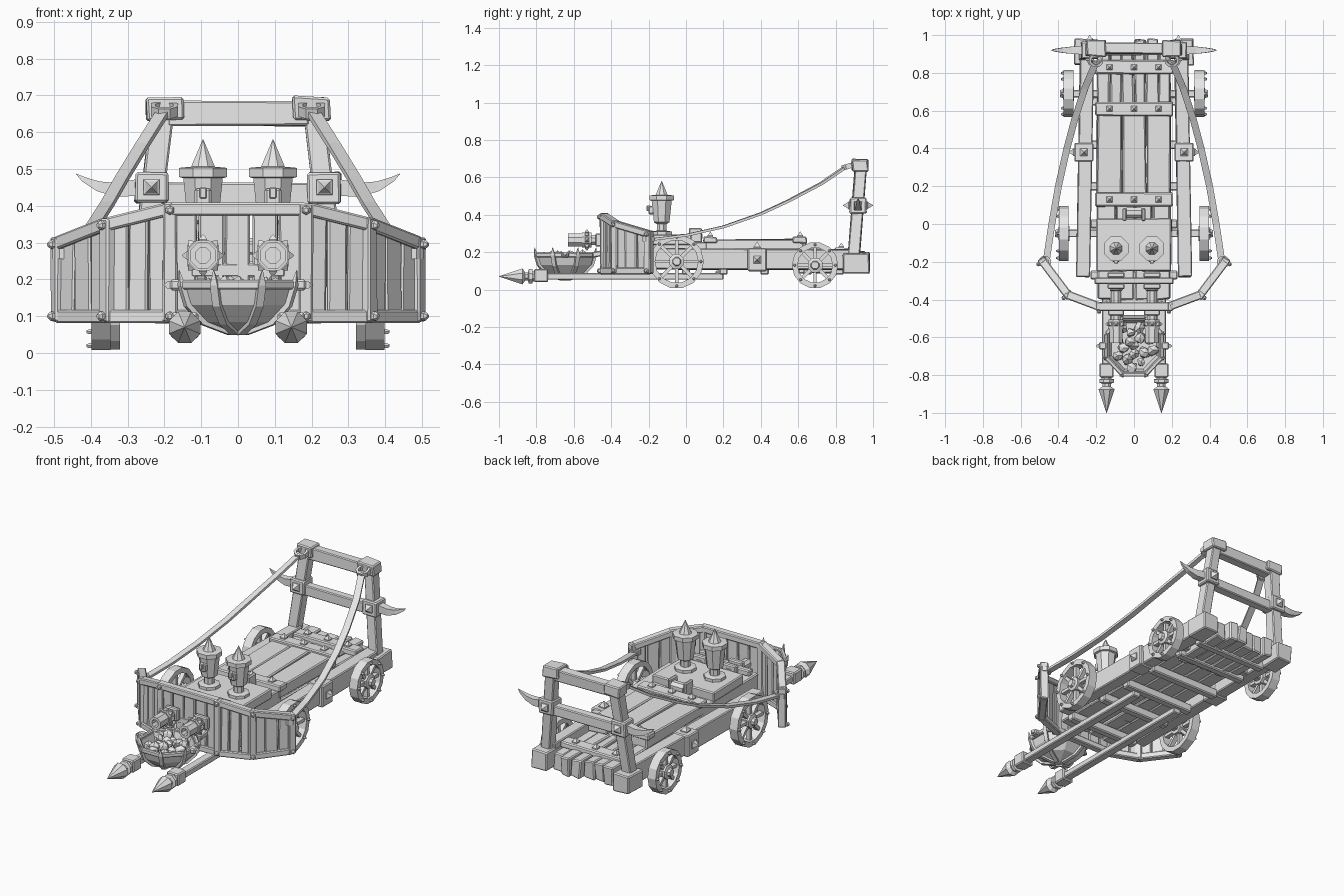
import bpy, bmesh, math, random
from mathutils import Vector as V

random.seed(4)
old = bpy.data.objects.get("Cube")
if old:
    bpy.data.objects.remove(old, do_unlink=True)

grey = bpy.data.materials.new("plain grey")
grey.use_nodes = True
grey.diffuse_color = (0.8, 0.8, 0.8, 1)
grey.node_tree.nodes["Principled BSDF"].inputs["Base Color"].default_value = (0.8, 0.8, 0.8, 1)
UP = V((0, 0, 1))
SIDES = (("left", 1), ("right", -1))


def finish(name, bm, bevel=0):
    bmesh.ops.recalc_face_normals(bm, faces=bm.faces)
    mesh = bpy.data.meshes.new(name)
    bm.to_mesh(mesh)
    bm.free()
    mesh.materials.append(grey)
    ob = bpy.data.objects.new(name, mesh)
    bpy.context.collection.objects.link(ob)
    if bevel:
        mod = ob.modifiers.new("worn edges", "BEVEL")
        mod.width, mod.segments = bevel, 1
    return ob


def loft(name, rings, bevel=0, closed=False):
    """Skin a row of equal rings of points; cap the ends unless closed."""
    bm = bmesh.new()
    rows = [[bm.verts.new(p) for p in ring] for ring in rings]
    n = len(rows[0])
    pairs = list(zip(rows, rows[1:])) + ([(rows[-1], rows[0])] if closed else [])
    for a, b in pairs:
        for i in range(n):
            bm.faces.new((a[i], a[(i + 1) % n], b[(i + 1) % n], b[i]))
    if not closed:
        bm.faces.new(rows[0])
        bm.faces.new(rows[-1])
    return finish(name, bm, bevel)


def sweep(name, pts, w, h, scales=None, side=None, bevel=0.005, rough=0.0):
    """Rectangular bar along a path: w across, h upward."""
    pts = [V(p) for p in pts]
    rings = []
    for i, p in enumerate(pts):
        d = (pts[min(i + 1, len(pts) - 1)] - pts[max(i - 1, 0)]).normalized()
        s = V(side) if side else (d.cross(UP) if abs(d.z) < 0.9 else V((1, 0, 0)))
        s = (s - d * s.dot(d)).normalized()
        u = s.cross(d)
        k = scales[i] if scales else 1
        wob = lambda: V([random.uniform(-rough, rough) for _ in range(3)])
        rings.append([p + s * (a * w * k / 2) + u * (b * h * k / 2) + wob()
                      for a, b in ((-1, -1), (1, -1), (1, 1), (-1, 1))])
    return loft(name, rings, bevel)


def block(name, c, size, bevel=0.006, rough=0.0):
    c, half = V(c), V((0, size[1] / 2, 0))
    return sweep(name, (c - half, c + half), size[0], size[2], bevel=bevel, rough=rough)


def lathe(name, profile, loc, axis=UP, n=8, closed=False):
    """Turn (radius, height) pairs around an axis with n flat sides."""
    q = UP.rotation_difference(V(axis).normalized())
    rings = [[V(loc) + q @ V((r * math.cos(t), r * math.sin(t), z))
              for t in (math.tau * (i + 0.5) / n for i in range(n))] for r, z in profile]
    return loft(name, rings, closed=closed)


def stud(name, loc, axis, r=0.022):
    lathe(name, ((r, -0.004), (r, 0.006), (r * 0.75, 0.01), (0.0015, r * 1.2)), loc, axis, 4)


def bolt(name, loc, axis, r=0.013):
    lathe(name, ((r, -0.01), (r, 0.006), (r * 0.5, 0.014)), loc, axis, 6)


def ring(name, loc, axis, r, tube, half, n=8):
    lathe(name, ((r, -half), (r, half), (r - tube, half), (r - tube, -half)), loc, axis, n, True)


# Chassis: side rails, rear corner blocks, prongs with spear heads
for side, s in SIDES:
    sweep(side + "_rail", ((s * .27, -.28, .165), (s * .25, .9, .16)), .07, .11, rough=.004)
    block(side + "_rail_clamp", (s * .265, .38, .16), (.1, .1, .125))
    stud(side + "_clamp_side_stud", (s * .315, .38, .16), (s, 0, 0), .028)
    stud(side + "_clamp_top_stud", (s * .265, .38, .2225), UP, .028)
    block(side + "_corner_block", (s * .265, .91, .14), (.1, .14, .105), rough=.004)
    sweep(side + "_prong", ((s * .145, -.79, .07), (s * .145, .2, .07)), .05, .035)
    block(side + "_prong_block", (s * .145, -.775, .075), (.075, .075, .07))
    lathe(side + "_spear_head", ((.028, 0), (.028, .03), (.042, .032), (.042, .05), (.024, .055),
          (.024, .07), (.046, .085), (.001, .21)), (s * .145, -.79, .07), (0, -1, 0))
    for y in (-.42, .17):
        bolt(side + "_prong_bolt", (s * .145, y, .088), UP)

# Deck planks in three stretches
for count, y0, y1, z0, z1 in ((4, -.4, .14, .13, .245), (3, .1, .62, .2, .265), (6, .6, .96, .095, .2)):
    w = .39 / count
    for i in range(count):
        lift, end = random.uniform(-.008, .008), random.uniform(-.02, .02)
        block("deck_plank", (-.195 + w * (i + .5), (y0 + y1) / 2 + end / 2, (z0 + z1) / 2 + lift),
              (w - .005, y1 - y0 + end, z1 - z0), rough=.006)
for i in range(4):
    block("under_plank", (-.145 + i * .097, .3, .16), (.094, .9, .06), rough=.004)
for y in (-.27, 0, .2, .42, .65, .82):
    block("under_beam", (0, y, .105), (.46, .045, .05))
for y, z in ((.83, .205), (.61, .265), (.13, .265)):
    block("deck_band", (0, y, z), (.41, .075, .035), rough=.003)
    for x in (-.13, 0, .13):
        stud("band_stud", (x, y, z + .018), UP)

# Wheels and axles
for label, y, z, x, r in (("front", -.05, .15, .372, .145), ("rear", .69, .13, .347, .124)):
    sweep(label + "_axle", ((-x, y, z), (x, y, z)), .04, .04)
    for side, s in SIDES:
        c, name = V((s * x, y, z)), f"{label}_{side}_wheel"
        ring(name + "_rim", c, (1, 0, 0), r, .03, .026, 14)
        lathe(name + "_hub", ((.042, -.03), (.042, .025), (.025, .03), (.02, .045)), c, (s, 0, 0))
        for i in range(8):
            t = math.tau * i / 8
            d = V((0, math.cos(t), math.sin(t)))
            sweep(name + "_spoke", (c + d * .03, c + d * (r - .02)), .026, .018, side=(1, 0, 0), bevel=0)
            bolt(name + "_bolt", c + d * (r - .015) + V((s * .026, 0, 0)), (s, 0, 0), .008)

# Rear frame with crossbars and horns
for side, s in SIDES:
    sweep(side + "_frame_post", ((s * .265, .895, .15), (s * .205, .935, .66)), .062, .062, rough=.003)
    block(side + "_post_cap", (s * .2, .93, .665), (.1, .085, .065), rough=.005)
    block(side + "_post_clamp", (s * .235, .92, .45), (.09, .09, .085), rough=.003)
    stud(side + "_post_front_stud", (s * .235, .875, .45), (0, -1, 0), .03)
    stud(side + "_post_back_stud", (s * .235, .965, .45), (0, 1, 0), .03)
    sweep(side + "_horn", [(s * a, .92, b) for a, b in
          ((.27, .45), (.33, .443), (.38, .453), (.42, .472), (.44, .487))],
          .045, .045, (1, .85, .6, .3, .03), bevel=0)
    ring(side + "_top_ring", (s * .2, .87, .66), (0, -.3, 1), .04, .014, .014)
    # Sagging strap to the shield
    sweep(side + "_strap", [(s * a, b, c) for a, b, c in ((.2, .86, .66), (.26, .72, .565),
          (.315, .55, .475), (.355, .4, .405), (.4, .2, .335), (.435, 0, .29), (.465, -.2, .265))],
          .036, .014, bevel=0)
    ring(side + "_shield_ring", (s * .472, -.2, .27), UP, .034, .012, .014)
sweep("top_crossbar", ((-.19, .93, .65), (.19, .93, .65)), .055, .065, rough=.004)
sweep("middle_crossbar", ((-.23, .92, .435), (.23, .92, .435)), .05, .06, rough=.004)

# Five-sided front shield
half = [(.185, -.437, .408), (.35, -.375, .367), (.482, -.2, .315)]
path = [V((-x, y, z)) for x, y, z in reversed(half)] + [V(p) for p in half]
for a, b in zip(path, path[1:]):
    run = V((b.x - a.x, b.y - a.y, 0))
    out = run.cross(UP).normalized()
    n = max(2, round(run.length / .07))
    for i in range(n):
        p = a.lerp(b, (i + .5) / n)
        foot = V((p.x, p.y, .09))
        sweep("shield_board", (foot, p - UP * .015), run.length / n - .004, .022, side=run, rough=.003)
    sweep("shield_top_rail", (a - UP * .017, b - UP * .017), .045, .036)
    sweep("shield_bottom_rail", (V((a.x, a.y, .099)), V((b.x, b.y, .099))), .042, .036)
for i, p in enumerate(path):
    out = V((0, -1, 0)) if i in (2, 3) else V((p.x, -.25, 0)).normalized()
    foot = V((p.x, p.y, .085))
    sweep("shield_post", (foot, p), .04, .045, side=out.cross(UP), rough=.002)
    for z in (.1, p.z - .02):
        bolt("shield_bolt", V((p.x, p.y, z)) + out * .024, out)

# Engine platform, chimneys and cannons
block("engine_platform", (0, -.11, .265), (.4, .28, .06), rough=.004)
block("cannon_cradle", (0, -.35, .225), (.26, .2, .04))
block("cannon_clamp_bar", (0, -.3, .285), (.42, .035, .035))
lathe("winch_drum", ((.03, -.04), (.03, .04)), (0, .06, .285), (1, 0, 0))
for x in (-.05, .05):
    block("winch_support", (x, .05, .29), (.02, .07, .08))
for side, s in SIDES:
    x = s * .095
    lathe(side + "_chimney", ((.06, .29), (.06, .31), (.028, .315), (.028, .35), (.045, .36),
          (.058, .475), (.07, .478), (.07, .503), (.035, .506), (.001, .58)), (x, -.13, 0))
    block(side + "_chimney_door", (x, -.185, .425), (.045, .03, .045))
    block(side + "_chimney_latch", (x, -.2, .435), (.02, .02, .03), .003)
    lathe(side + "_cannon", ((.036, 0), (.036, .1), (.028, .105), (.028, .3), (.038, .305),
          (.038, .38), (.022, .38), (.022, .34)), (x, -.25, .265), (0, -1, 0))
    for y in (-.27, -.33):
        block(side + "_cannon_clamp", (x, y, .275), (.09, .03, .09))
    block(side + "_cannon_bracket", (x, -.47, .265), (.085, .03, .07))
    ring(side + "_muzzle_band", (x, -.53, .265), (0, 1, 0), .044, .02, .025)
    for i in range(8):
        t = math.tau * i / 8
        d = V((math.cos(t), 0, math.sin(t)))
        stud(side + "_muzzle_stud", V((x, -.53, .265)) + d * .038, d, .016)

# Ore basket, open on top, with ribs and rocks
C = V((0, -.645, 0))


def basket_point(t, k, z):
    return C + V((.16 * k * math.cos(t), .165 * k * math.sin(t), z))


angles = [math.tau * (i + .5) / 8 for i in range(8)]
loft("basket", [[basket_point(t, k, z) for t in angles] for k, z in
     ((.12, .055), (.62, .085), (.9, .13), (1, .185), (.9, .185), (.8, .14))])
for i, t in enumerate(angles):
    u = angles[(i + 1) % 8]
    sweep("basket_rim", (basket_point(t, 1, .185), basket_point(u, 1, .185)), .022, .026)
    if i % 2 == 0 or math.sin(t) < 0:
        sweep("basket_rib", [basket_point(t, k, z) for k, z in
              ((.14, .055), (.64, .083), (.93, .13), (1.04, .185), (1.08, .225))],
              .022, .014, (1, 1, 1, 1, .1), side=(-math.sin(t), math.cos(t), 0), bevel=0)
for side, s in SIDES:
    block(side + "_basket_lug", (s * .165, -.645, .185), (.04, .04, .03))
    stud(side + "_lug_stud", (s * .185, -.645, .185), (s, 0, 0), .014)
    sweep(side + "_basket_arm", ((s * .1, -.5, .185), (s * .1, -.42, .2)), .03, .03)
for i in range(16):
    t, k = i * 2.4, .72 * math.sqrt(i / 16)
    bm = bmesh.new()
    bmesh.ops.create_icosphere(bm, subdivisions=1, radius=random.uniform(.024, .036))
    for v in bm.verts:
        v.co = v.co * random.uniform(.75, 1.2) + basket_point(t, k, .17 + .01 * math.sin(i))
    finish("rock", bm)
